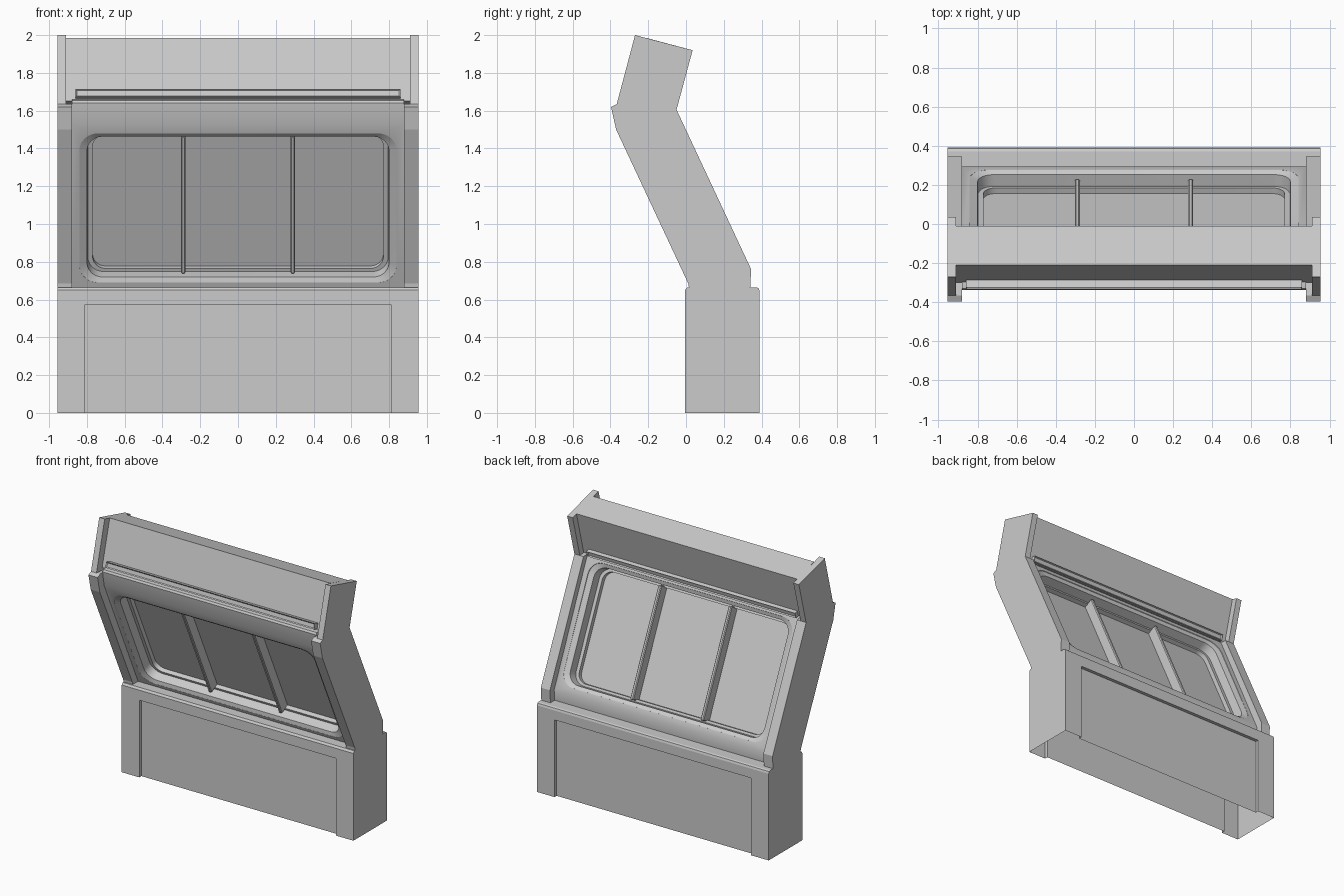
import bpy, bmesh, math
from mathutils import Matrix, Vector

if "Cube" in bpy.data.objects:
    bpy.data.objects.remove(bpy.data.objects["Cube"])


def make_object(name, bm):
    bmesh.ops.recalc_face_normals(bm, faces=bm.faces)
    mesh = bpy.data.meshes.new(name)
    bm.to_mesh(mesh)
    bm.free()
    ob = bpy.data.objects.new(name, mesh)
    bpy.context.collection.objects.link(ob)
    return ob


def loft(name, rings):
    """Closed solid through rings with equal point counts."""
    bm = bmesh.new()
    loops = [[bm.verts.new(p) for p in ring] for ring in rings]
    n = len(loops[0])
    for a, b in zip(loops, loops[1:]):
        for i in range(n):
            j = (i + 1) % n
            bm.faces.new((a[i], a[j], b[j], b[i]))
    bm.faces.new(loops[0])
    bm.faces.new(loops[-1])
    return make_object(name, bm)


def extrude(name, profile, x0, x1):
    """Side profile (y, z) stretched from x0 to x1."""
    return loft(name, [[(x, y, z) for y, z in profile] for x in (x0, x1)])


def box(name, size, matrix):
    bm = bmesh.new()
    bmesh.ops.create_cube(bm, size=1, matrix=matrix @ Matrix.Diagonal((*size, 1)))
    return make_object(name, bm)


def cut(ob, cutters):
    for c in cutters:
        m = ob.modifiers.new("cut", 'BOOLEAN')
        m.operation, m.solver, m.object = 'DIFFERENCE', 'EXACT', c
        c.hide_render = True
    dg = bpy.context.evaluated_depsgraph_get()
    mesh = bpy.data.meshes.new_from_object(ob.evaluated_get(dg))
    ob.modifiers.clear()
    ob.data = mesh
    for c in cutters:
        bpy.data.objects.remove(c)


def rounded_rect(hw, hh, r, w, steps=6):
    pts = []
    for k, (sx, sy) in enumerate(((1, 1), (-1, 1), (-1, -1), (1, -1))):
        for i in range(steps + 1):
            a = math.pi / 2 * (k + i / steps)
            pts.append(SLOPE @ Vector((sx * (hw - r) + r * math.cos(a),
                                       sy * (hh - r) + r * math.sin(a), w)))
    return pts


# Frame of the leaning window: local x across, y up the slope, z out of the front
SLOPE = (Matrix.Translation((0, -0.01, 1.133))
         @ Matrix.Rotation(math.radians(114.8), 4, 'X'))
TOP_TILT = math.radians(-15)

# Base: hollow plinth, open underneath, recessed panel on front and back
base = extrude("base", [(-0.005, 0), (-0.005, 0.65), (0.006, 0.665), (0.372, 0.665),
                        (0.385, 0.66), (0.39, 0.645), (0.39, 0)], -0.955, 0.955)
cut(base, [box("base_recess", (1.62, 0.2, 1.15), Matrix.Translation((0, y, 0)))
           for y in (-0.08, 0.465)])
bm = bmesh.new()
bm.from_mesh(base.data)
bmesh.ops.delete(bm, geom=[f for f in bm.faces if f.calc_center_median().z < 0.001],
                 context='FACES')
bm.to_mesh(base.data)
bm.free()

# Leaning window wall between the posts
wall = extrude("window_wall", [(0.08, 0.665), (-0.319, 1.53), (-0.338, 1.64), (-0.33, 1.655),
                               (-0.29, 1.66), (-0.10, 1.61), (0.295, 0.745), (0.29, 0.665)],
               -0.88, 0.88)
cut(wall, [loft("window_hole", [rounded_rect(*r) for r in (
    (0.845, 0.44, 0.10, 0.13), (0.84, 0.435, 0.10, 0.114), (0.80, 0.41, 0.085, 0.10),
    (0.795, 0.408, 0.085, 0.035), (0.77, 0.39, 0.07, 0.035),
    (0.77, 0.39, 0.07, -0.035), (0.795, 0.408, 0.085, -0.035),
    (0.80, 0.41, 0.085, -0.10), (0.84, 0.435, 0.10, -0.114), (0.845, 0.44, 0.10, -0.13))])])

# Glass pane and the two bars through it
box("window_pane", (1.56, 0.80, 0.006), SLOPE)
for side in (-1, 1):
    bar = box("window_bar", (0.026, 0.80, 0.16),
              SLOPE @ Matrix.Translation((side * 0.29, 0, 0)))
    bev = bar.modifiers.new("bevel", 'BEVEL')
    bev.width = 0.006
    bev.segments = 1

# Top box
extrude("top_box", [(-0.30, 1.65), (-0.21, 1.985), (-0.01, 1.932), (-0.095, 1.612)],
        -0.91, 0.91)

# End posts: wide leaning lower part, narrower upper part
lower = [(0.015, 0.665), (0.012, 0.685), (-0.37, 1.5), (-0.397, 1.62), (-0.365, 1.635),
         (-0.05, 1.605), (0.345, 0.76), (0.34, 0.665)]
upper = [(-0.368, 1.63), (-0.27, 2.0), (0.035, 1.92), (-0.05, 1.605)]
for side in (-1, 1):
    extrude("lower_post", lower, side * 0.88, side * 0.955)
    extrude("upper_post", upper, side * 0.91, side * 0.955)


# Long framed strips at the foot of the top box, front and back
def strip(name, y, z, facing):
    bm = bmesh.new()
    m = Matrix.Translation((0, y, z)) @ Matrix.Rotation(TOP_TILT, 4, 'X')
    bmesh.ops.create_cube(bm, size=1, matrix=Matrix.Diagonal((1.72, 0.05, 0.042, 1)))
    face = [f for f in bm.faces if f.normal.y * facing > 0.9]
    bmesh.ops.inset_region(bm, faces=face, thickness=0.01)
    bmesh.ops.translate(bm, verts=face[0].verts, vec=(0, -facing * 0.008, 0))
    bmesh.ops.transform(bm, verts=bm.verts, matrix=m)
    make_object(name, bm)


strip("front_strip", -0.305, 1.688, -1)
strip("back_strip", -0.085, 1.632, 1)

# Smooth the rounded window corners
for ob in bpy.context.collection.objects:
    ob.select_set(ob is wall)
bpy.context.view_layer.objects.active = wall
bpy.ops.object.shade_smooth_by_angle(angle=math.radians(30))
